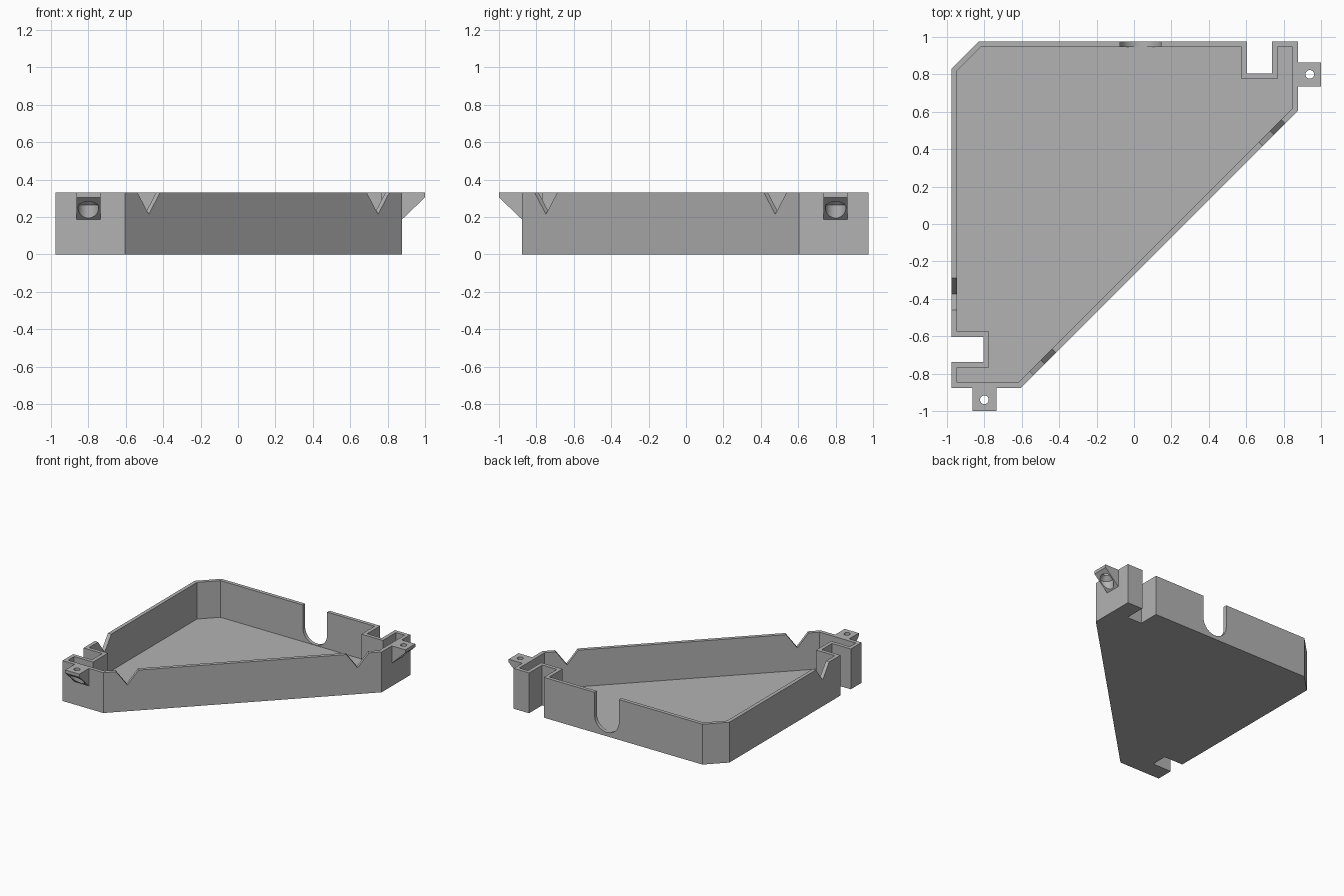
import bpy, bmesh, math
from mathutils import Vector, Matrix

if "Cube" in bpy.data.objects:
    bpy.data.objects.remove(bpy.data.objects["Cube"])

TOP, FLOOR, WALL = 0.33, 0.03, 0.03
grey = bpy.data.materials.new("plain grey")
grey.diffuse_color = (0.45, 0.45, 0.45, 1)
grey.use_nodes = True
grey.node_tree.nodes["Principled BSDF"].inputs["Base Color"].default_value = grey.diffuse_color


def finish(name, bm):
    bmesh.ops.recalc_face_normals(bm, faces=bm.faces[:])
    me = bpy.data.meshes.new(name)
    bm.to_mesh(me)
    bm.free()
    me.materials.append(grey)
    ob = bpy.data.objects.new(name, me)
    bpy.context.collection.objects.link(ob)
    return ob


def prism(name, pts, c0, c1, origin=(0, 0, 0), a=(1, 0, 0), b=(0, 1, 0)):
    """Extrude a 2D profile lying in axes a, b along their normal."""
    a, b, o = Vector(a).normalized(), Vector(b).normalized(), Vector(origin)
    n = a.cross(b)
    bm = bmesh.new()
    lo = [bm.verts.new(o + a * p + b * q + n * c0) for p, q in pts]
    hi = [bm.verts.new(o + a * p + b * q + n * c1) for p, q in pts]
    bm.faces.new(lo)
    bm.faces.new(hi)
    for i in range(len(pts)):
        j = (i + 1) % len(pts)
        bm.faces.new((lo[i], lo[j], hi[j], hi[i]))
    return finish(name, bm)


def lathe(name, profile, x, y, n=32):
    """Closed turned solid from (radius, z) rings."""
    bm = bmesh.new()
    rings = [[bm.verts.new((x + r * math.cos(2 * math.pi * i / n),
                            y + r * math.sin(2 * math.pi * i / n), z))
              for i in range(n)] for r, z in profile]
    bm.faces.new(rings[0])
    bm.faces.new(rings[-1])
    for p, q in zip(rings, rings[1:]):
        for i in range(n):
            j = (i + 1) % n
            bm.faces.new((p[i], p[j], q[j], q[i]))
    return finish(name, bm)


def cut(ob, cutter):
    mod = ob.modifiers.new("cut", 'BOOLEAN')
    mod.operation, mod.solver, mod.object = 'DIFFERENCE', 'EXACT', cutter
    bpy.context.view_layer.objects.active = ob
    bpy.ops.object.modifier_apply(modifier=mod.name)
    bpy.data.objects.remove(cutter, do_unlink=True)


def inset(pts, d):
    """Offset a counter-clockwise outline inward."""
    out = []
    for i, p in enumerate(pts):
        p0, p1, p2 = Vector(pts[i - 1]), Vector(p), Vector(pts[(i + 1) % len(pts)])
        e, f = (p1 - p0).normalized(), (p2 - p1).normalized()
        n, m = Vector((-e.y, e.x)), Vector((-f.y, f.x))
        out.append(tuple(p1 + (n + m) * (d / (1 + n.dot(m)))))
    return out


def mirror(p):
    """Reflect across the tray's diagonal symmetry line."""
    return (-p[1], -p[0])


# Tray outline: one half, then its reflection
half = [(-0.975, 0.832), (-0.975, -0.605), (-0.805, -0.605), (-0.805, -0.738),
        (-0.975, -0.738), (-0.975, -0.877), (-0.605, -0.877)]
outline = half + [mirror(p) for p in reversed(half)]
tray = prism("tray", outline, 0, TOP)
cut(tray, prism("cavity", inset(outline, WALL), FLOOR, TOP + 0.1))

# Round-bottomed slot in the back wall
r = 0.11
arc = [(r * math.cos(t), r * math.sin(t))
       for t in (math.pi + math.pi * i / 24 for i in range(25))]
cut(tray, prism("slot", arc + [(r, 0.4), (-r, 0.4)], -0.045, 0.045,
                (0.035, 0.975, FLOOR + 0.002 + r), (1, 0, 0), (0, 0, 1)))

# V notches in the long sloping wall and the left wall
vee = [(0, -0.115), (0.1, 0.02), (-0.1, 0.02)]
for (x, y), along in [((-0.477, -0.749), (1, 1, 0)), ((0.749, 0.477), (1, 1, 0)),
                      ((-0.975, -0.374), (0, 1, 0))]:
    cut(tray, prism("v_cutter", vee, -0.06, 0.06, (x, y, TOP), along, (0, 0, 1)))


# Screw tabs: sloped underside, countersunk hole opening downward
def drill(tab, x, y, rad):
    cut(tab, lathe("drill", [(rad, 0.1), (rad, 0.265), (0.023, 0.298), (0.023, 0.4)], x, y))


side = [(0, TOP), (0.123, TOP), (0.123, 0.305), (0, 0.187)]
front_tab = prism("front_tab", side, -0.064, 0.064, (-0.8, -0.877, 0), (0, -1, 0), (0, 0, 1))
drill(front_tab, -0.8, -0.94, 0.055)
right_tab = prism("right_tab", side, -0.064, 0.064, (0.877, 0.8, 0), (1, 0, 0), (0, 0, 1))
drill(right_tab, 0.94, 0.8, 0.055)

# Corner tab: tapering plan, trimmed below by a 45 degree slope
plan = [(-0.975, 0.832), (-0.832, 0.975), (-0.945, 1.0), (-1.0, 0.945)]
corner_tab = prism("corner_tab", plan, 0.1, TOP)
cut(corner_tab, prism("slope_cutter", [(-0.1, 0.1), (0.2, 0.4), (0.2, -0.1), (-0.1, -0.1)],
                      -0.3, 0.3, (-0.9035, 0.9035, 0.2), (-1, 1, 0), (0, 0, 1)))
drill(corner_tab, -0.94, 0.94, 0.05)

# Smooth curved cuts, keep edges crisp
bpy.ops.object.select_all(action='DESELECT')
for ob in (tray, front_tab, right_tab, corner_tab):
    ob.select_set(True)
bpy.context.view_layer.objects.active = tray
bpy.ops.object.shade_smooth_by_angle(angle=math.radians(25))
